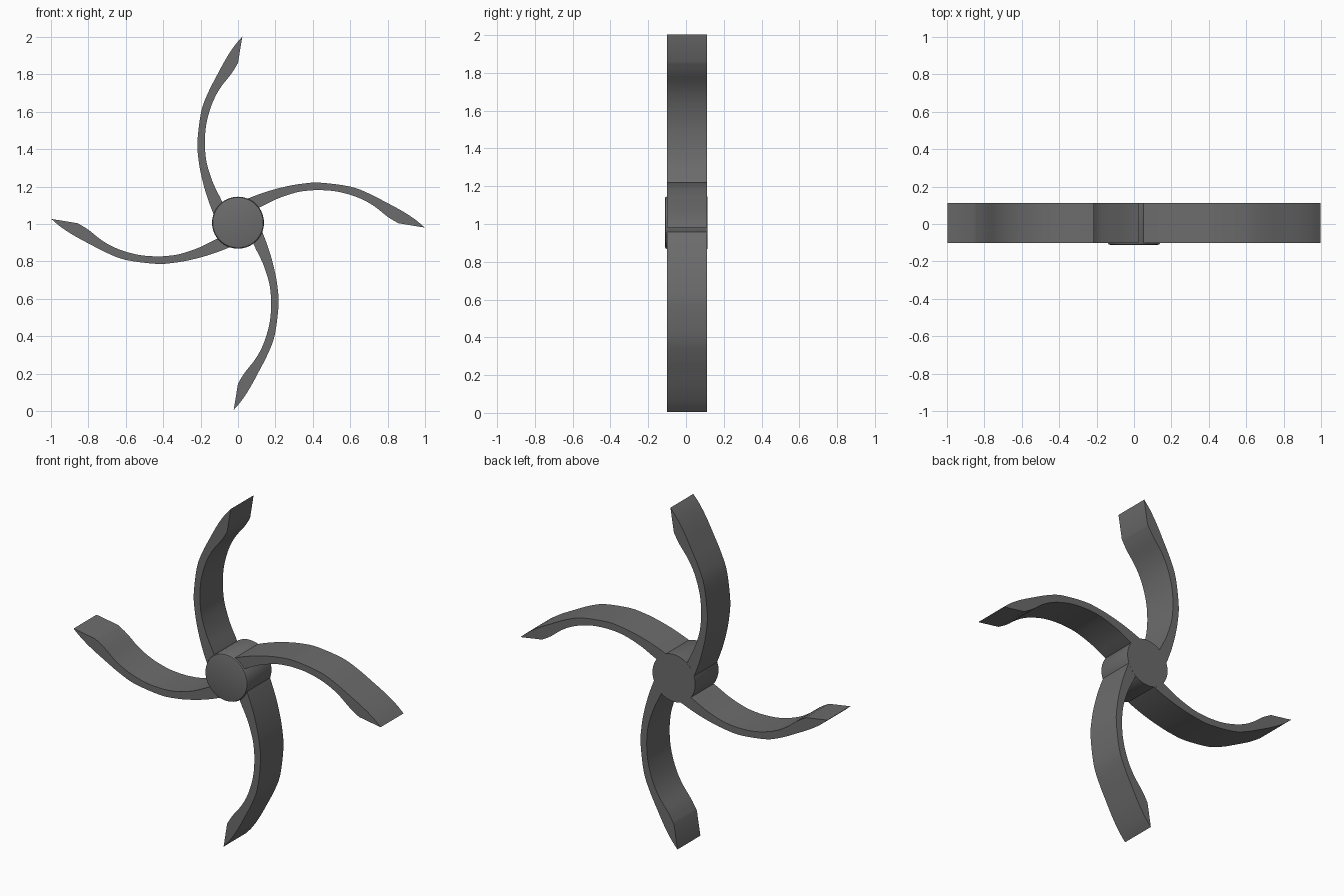
import bpy, bmesh, math
from mathutils import Vector, Matrix

if "Cube" in bpy.data.objects:
    bpy.data.objects.remove(bpy.data.objects["Cube"])

CZ = 1.004            # height of the hub centre
FRONT, BACK = -0.101, 0.112

grey = bpy.data.materials.new("dark grey")
grey.diffuse_color = (0.15, 0.15, 0.15, 1)
grey.use_nodes = True
grey.node_tree.nodes["Principled BSDF"].inputs["Base Color"].default_value = grey.diffuse_color


def spline(pts, steps=4):
    """Smooth curve through the given 2D points (Catmull-Rom)."""
    p = [Vector(q) for q in pts]
    p = [2 * p[0] - p[1]] + p + [2 * p[-1] - p[-2]]
    out = []
    for i in range(1, len(p) - 2):
        a, b, c, d = p[i - 1:i + 3]
        for s in range(steps):
            t = s / steps
            out.append(0.5 * (2 * b + (c - a) * t + (2 * a - 5 * b + 4 * c - d) * t * t
                              + (3 * b - a - 3 * c + d) * t ** 3))
    return out + [p[-2]]


def finish(name, bm):
    bmesh.ops.recalc_face_normals(bm, faces=bm.faces)
    me = bpy.data.meshes.new(name)
    bm.to_mesh(me)
    bm.free()
    me.materials.append(grey)
    ob = bpy.data.objects.new(name, me)
    bpy.context.collection.objects.link(ob)
    bpy.ops.object.select_all(action='DESELECT')
    ob.select_set(True)
    bpy.context.view_layer.objects.active = ob
    bpy.ops.object.shade_smooth_by_angle(angle=math.radians(25))
    return ob


# Curved blade profile (x, z) measured from the hub centre
outer = spline([(0.0, 0.105), (0.05, 0.131), (0.15, 0.168), (0.25, 0.195), (0.34, 0.211),
                (0.438, 0.217), (0.6, 0.196), (0.70, 0.159), (0.786, 0.115),
                (0.88, 0.064), (0.95, 0.018), (0.998, -0.023)])
inner = spline([(0.02, 0.045), (0.118, 0.086), (0.21, 0.131), (0.305, 0.163), (0.37, 0.174),
                (0.438, 0.177), (0.52, 0.171), (0.6, 0.152), (0.67, 0.125),
                (0.733, 0.088), (0.80, 0.035), (0.857, 0.000)])

# Four blades, turned a quarter each
for k, name in enumerate(["right_blade", "top_blade", "left_blade", "bottom_blade"]):
    bm = bmesh.new()
    rot = Matrix.Translation((0, 0, CZ)) @ Matrix.Rotation(-k * math.pi / 2, 4, 'Y')

    def row(curve, y):
        return [bm.verts.new(rot @ Vector((p.x, y, p.y))) for p in curve]

    of, ob_, nf, nb = row(outer, FRONT), row(outer, BACK), row(inner, FRONT), row(inner, BACK)
    for a, b in ((of, ob_), (nf, nb), (of, nf), (ob_, nb)):
        for i in range(len(a) - 1):
            bm.faces.new((a[i], a[i + 1], b[i + 1], b[i]))
    for i in (0, -1):
        bm.faces.new((of[i], ob_[i], nb[i], nf[i]))
    finish(name, bm)

# Round hub with a slightly chamfered front rim, flush at the back
bm = bmesh.new()
N = 40
rings = []
for r, y in ((0.126, -0.112), (0.135, -0.109), (0.139, -0.100), (0.139, 0.1125)):
    rings.append([bm.verts.new((r * math.cos(2 * math.pi * i / N), y,
                                CZ + 0.003 + r * math.sin(2 * math.pi * i / N)))
                  for i in range(N)])
for a, b in zip(rings, rings[1:]):
    for i in range(N):
        j = (i + 1) % N
        bm.faces.new((a[i], a[j], b[j], b[i]))
bm.faces.new(rings[0])
bm.faces.new(rings[-1])
finish("hub", bm)
